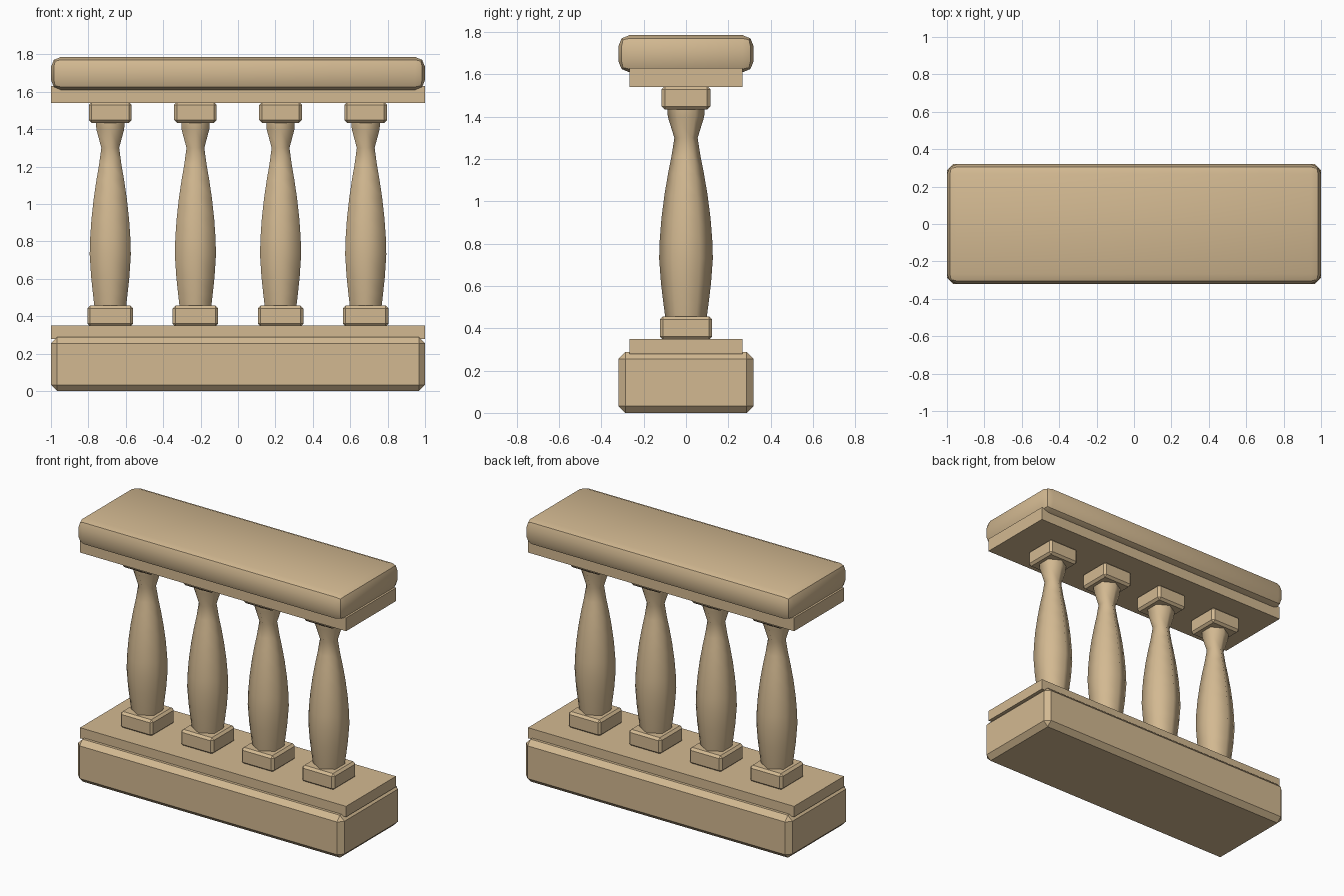
import bpy, bmesh, math

if "Cube" in bpy.data.objects:
    bpy.data.objects.remove(bpy.data.objects["Cube"])

stone = bpy.data.materials.new("sandstone tan")
stone.diffuse_color = (0.65, 0.485, 0.285, 1)
stone.use_nodes = True
stone.node_tree.nodes["Principled BSDF"].inputs["Base Color"].default_value = stone.diffuse_color


def finish(bm, name, smooth=False):
    bmesh.ops.recalc_face_normals(bm, faces=bm.faces)
    me = bpy.data.meshes.new(name)
    bm.to_mesh(me)
    bm.free()
    me.materials.append(stone)
    ob = bpy.data.objects.new(name, me)
    bpy.context.collection.objects.link(ob)
    if smooth:
        me.polygons.foreach_set("use_smooth", [True] * len(me.polygons))
    return ob


def block(name, x, hx, hy, z0, z1, bevel=0, segments=1):
    """Box from half sizes and a height range, with optional bevelled edges."""
    bm = bmesh.new()
    bmesh.ops.create_cube(bm, size=1)
    for v in bm.verts:
        v.co = (x + v.co.x * 2 * hx, v.co.y * 2 * hy, (z0 + z1) / 2 + v.co.z * (z1 - z0))
    if bevel:
        bmesh.ops.bevel(bm, geom=bm.edges[:], offset=bevel, segments=segments,
                        profile=0.5, affect='EDGES')
    return finish(bm, name)


def turned(name, x, profile, sides=6):
    """Six-sided turned shaft, corners pointing front and back."""
    bm = bmesh.new()
    rings = []
    for r, z in profile:
        rings.append([bm.verts.new((x + r * math.sin(2 * math.pi * i / sides),
                                    r * math.cos(2 * math.pi * i / sides), z))
                      for i in range(sides)])
    for a, b in zip(rings, rings[1:]):
        for i in range(sides):
            j = (i + 1) % sides
            bm.faces.new((a[i], a[j], b[j], b[i]))
    return finish(bm, name, smooth=True)


# Base and handrail
block("base", 0, 1.0, 0.32, 0, 0.288, 0.033)
block("base_slab", 0, 1.0, 0.268, 0.278, 0.35)
block("rail_slab", 0, 1.0, 0.268, 1.54, 1.63)
rail = block("handrail", 0, 1.0, 0.32, 1.61, 1.786, 0.053, 2)
bpy.context.view_layer.objects.active = rail
rail.select_set(True)
bpy.ops.object.shade_smooth_by_angle(angle=math.radians(30))

# Balusters
profile = [(0.096, 0.44), (0.099, 0.46), (0.107, 0.52), (0.118, 0.61), (0.127, 0.73),
           (0.124, 0.82), (0.116, 0.92), (0.102, 1.03), (0.085, 1.13),
           (0.069, 1.21), (0.055, 1.30), (0.086, 1.40), (0.088, 1.445)]
for n in range(4):
    x = -0.683 + n * 0.4553
    block(f"baluster_foot_{n + 1}", x, 0.122, 0.124, 0.345, 0.456, 0.015)
    turned(f"baluster_shaft_{n + 1}", x, profile)
    block(f"baluster_cap_{n + 1}", x, 0.114, 0.115, 1.434, 1.545, 0.015)
